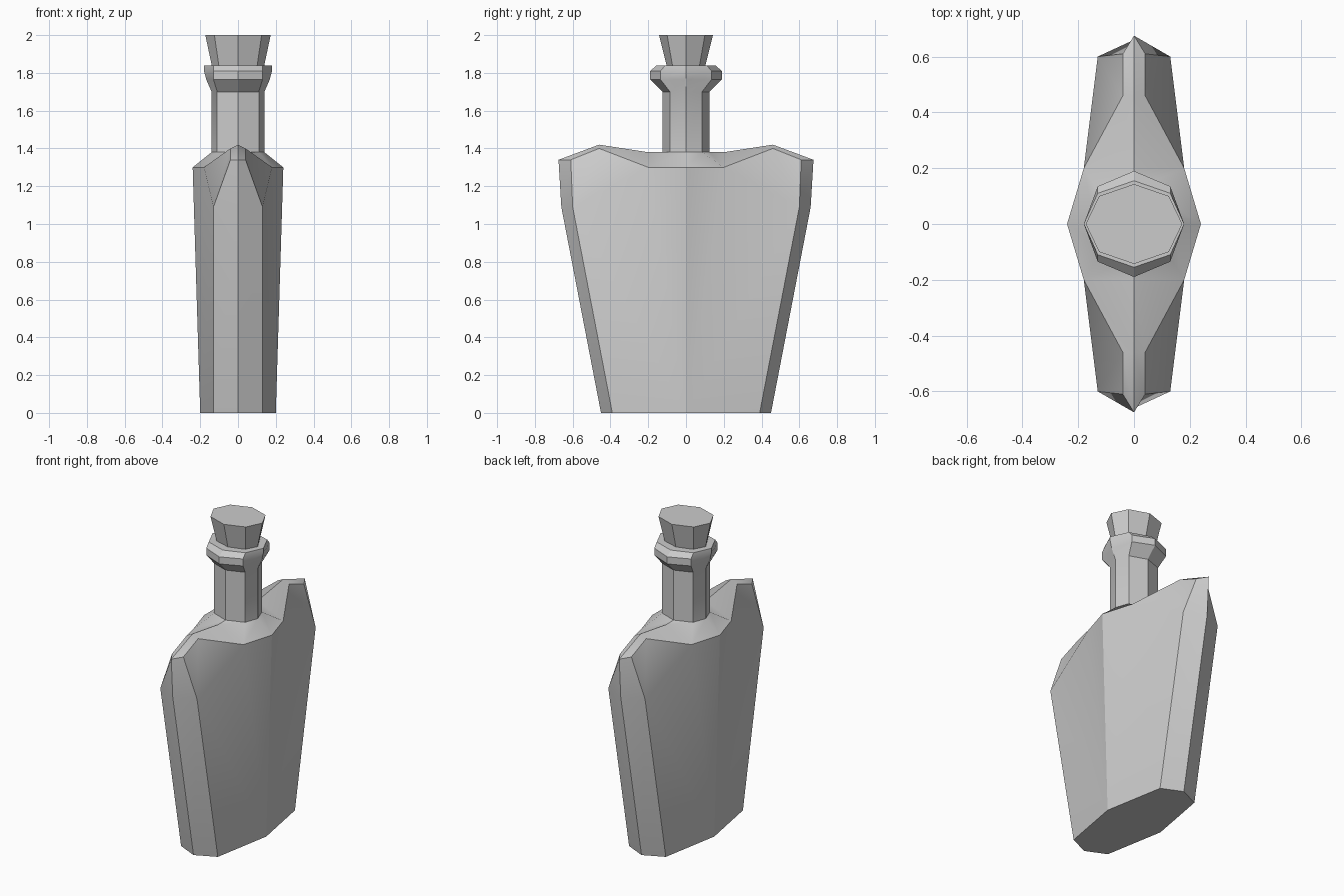
import bpy, bmesh, math

if "Cube" in bpy.data.objects:
    bpy.data.objects.remove(bpy.data.objects["Cube"])


def quarter_mirrored(name, points, faces):
    """Build one quarter (+x, +y) and mirror it over both axes."""
    bm = bmesh.new()
    for sx in (1, -1):
        for sy in (1, -1):
            v = {k: bm.verts.new((x * sx, y * sy, z)) for k, (x, y, z) in points.items()}
            for f in faces:
                keys = f.split()
                bm.faces.new([v[k] for k in (keys if sx * sy > 0 else keys[::-1])])
    bmesh.ops.remove_doubles(bm, verts=bm.verts, dist=0.0005)
    return finish(name, bm)


def ring_stack(name, rings, caps):
    """Loft eight-sided rings: (z, x radius, y radius, diagonal x, diagonal y)."""
    bm = bmesh.new()
    loops = []
    for z, rx, ry, dx, dy in rings:
        outline = [(rx, 0), (dx, dy), (0, ry), (-dx, dy), (-rx, 0), (-dx, -dy), (0, -ry), (dx, -dy)]
        loops.append([bm.verts.new((x, y, z)) for x, y in outline])
    for a, b in zip(loops, loops[1:]):
        for i in range(8):
            j = (i + 1) % 8
            bm.faces.new((a[i], a[j], b[j], b[i]))
    if "bottom" in caps:
        bm.faces.new(loops[0][::-1])
    if "top" in caps:
        bm.faces.new(loops[-1])
    return finish(name, bm)


def finish(name, bm):
    bmesh.ops.recalc_face_normals(bm, faces=bm.faces)
    mesh = bpy.data.meshes.new(name)
    bm.to_mesh(mesh)
    bm.free()
    ob = bpy.data.objects.new(name, mesh)
    bpy.context.collection.objects.link(ob)
    bpy.ops.object.select_all(action='DESELECT')
    ob.select_set(True)
    bpy.context.view_layer.objects.active = ob
    bpy.ops.object.shade_smooth_by_angle(angle=math.radians(30))
    return ob


# Flask body with raised shoulder corners
body_points = {
    "o": (0, 0, 0),
    "side0": (0.20, 0, 0), "corner0": (0.13, 0.39, 0), "end0": (0, 0.45, 0),
    "side1": (0.24, 0, 1.30), "dip": (0.18, 0.20, 1.30),
    "corner1": (0.13, 0.60, 1.09), "end1": (0, 0.66, 1.09),
    "ridge": (0.04, 0.46, 1.40), "peak": (0, 0.46, 1.42),
    "tip": (0.04, 0.61, 1.34), "endtip": (0, 0.675, 1.34),
    "saddle": (0, 0.20, 1.38),
    "n0": (0.14, 0, 1.38), "n1": (0.11, 0.085, 1.38), "n2": (0, 0.125, 1.38),
}
body_faces = [
    "o end0 corner0 side0",
    "side0 dip side1", "side0 corner0 corner1", "side0 corner1 dip",
    "corner0 end0 end1 corner1", "corner1 end1 endtip tip",
    "dip corner1 ridge", "corner1 tip ridge",
    "ridge tip endtip peak", "dip ridge peak saddle",
    "side1 dip n1 n0", "dip saddle n2 n1",
]
quarter_mirrored("flask_body", body_points, body_faces)

# Neck flaring into the lip
ring_stack("neck_and_lip", [
    (1.38, 0.14, 0.125, 0.11, 0.085),
    (1.70, 0.14, 0.125, 0.11, 0.085),
    (1.765, 0.168, 0.19, 0.13, 0.135),
    (1.81, 0.18, 0.19, 0.13, 0.135),
    (1.84, 0.18, 0.155, 0.13, 0.11),
], ("top",))

# Tapered stopper
ring_stack("stopper", [
    (1.83, 0.137, 0.10, 0.10, 0.07),
    (2.00, 0.173, 0.143, 0.125, 0.10),
], ("bottom", "top"))
